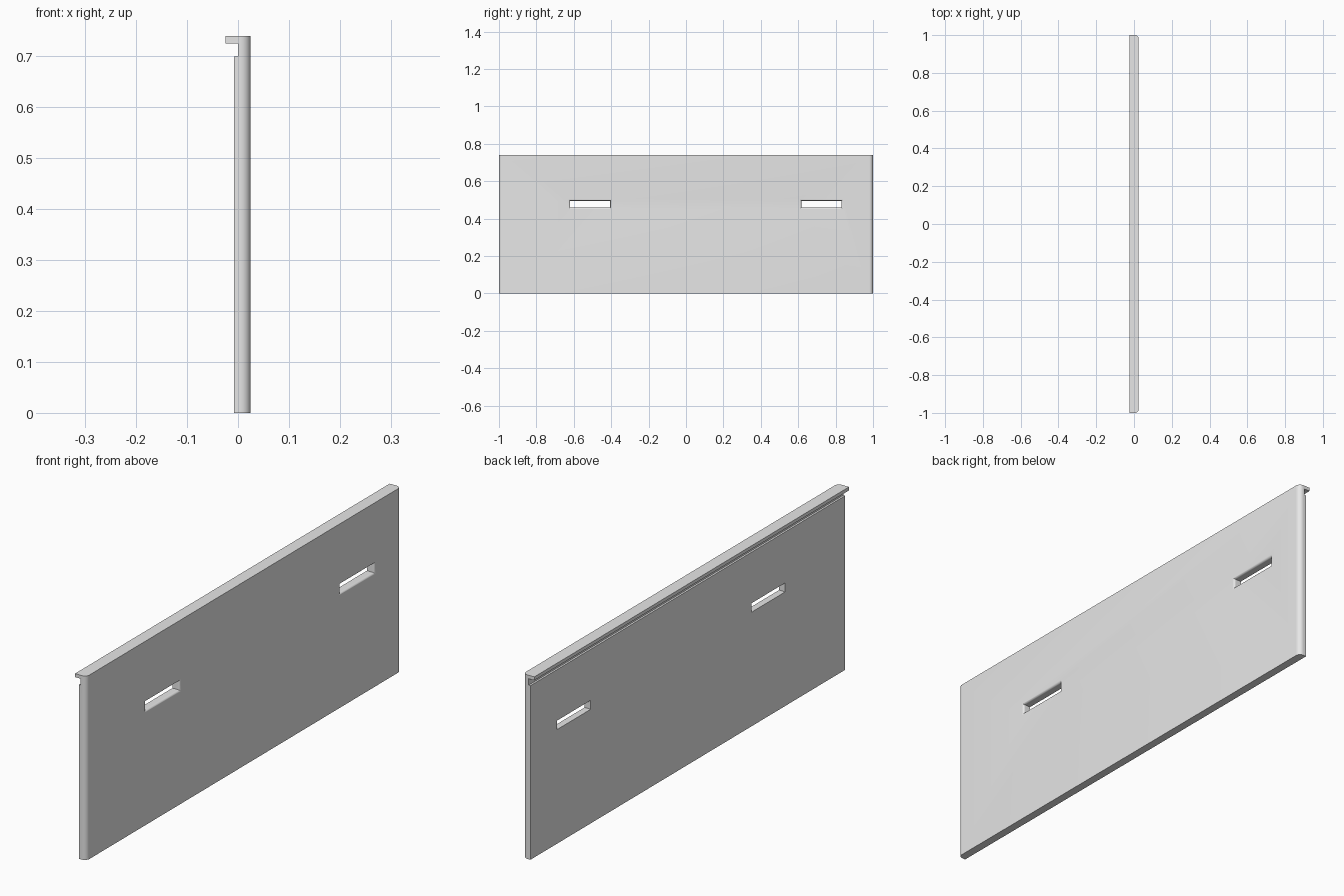
import bpy, bmesh, math

cube = bpy.data.objects.get("Cube")
if cube:
    bpy.data.objects.remove(cube)

FRONT = 0.025          # x of the outer face
HALF = 1.0             # half length along y
CORNER = 0.02          # rounding of the upright outer edges
FLARE = 0.009          # rounding around the slot mouths

grey = bpy.data.materials.new("light_grey")
grey.use_nodes = True
grey.diffuse_color = (0.8, 0.8, 0.8, 1)
grey.node_tree.nodes["Principled BSDF"].inputs["Base Color"].default_value = (0.8, 0.8, 0.8, 1)


def make_object(name, bm):
    bmesh.ops.recalc_face_normals(bm, faces=bm.faces)
    mesh = bpy.data.meshes.new(name)
    bm.to_mesh(mesh)
    bm.free()
    mesh.materials.append(grey)
    obj = bpy.data.objects.new(name, mesh)
    bpy.context.collection.objects.link(obj)
    return obj


def loft(bm, rings):
    """Skin a list of equal-length point rings and cap both ends."""
    loops = [[bm.verts.new(p) for p in ring] for ring in rings]
    for a, b in zip(loops, loops[1:]):
        for i in range(len(a)):
            j = (i + 1) % len(a)
            bm.faces.new((a[i], a[j], b[j], b[i]))
    bm.faces.new(loops[0])
    bm.faces.new(loops[-1])


# Panel with a groove and an overhanging lip along the back of its top edge
profile = [(-0.008, 0), (FRONT, 0), (FRONT, 0.74), (-0.025, 0.74),
           (-0.025, 0.726), (0, 0.726), (0, 0.70), (-0.008, 0.70)]
bm = bmesh.new()
loft(bm, [[(x, y, z) for x, z in profile] for y in (-HALF, HALF)])
uprights = [e for e in bm.edges
            if all(abs(v.co.x - FRONT) < 1e-5 for v in e.verts)
            and abs(e.verts[0].co.z - e.verts[1].co.z) > 0.5]
bmesh.ops.bevel(bm, geom=uprights, offset=CORNER, segments=10,
                profile=0.5, affect='EDGES')
panel = make_object("drawer_panel", bm)

# Two handle slots, flared toward the outer face
for number, centre in enumerate((-0.512, 0.724)):
    steps = [(-0.05, 0), (FRONT - FLARE, 0)]
    for i in range(1, 9):
        a = math.radians(90) * i / 8
        steps.append((FRONT - FLARE + FLARE * math.sin(a), FLARE * (1 - math.cos(a))))
    steps.append((FRONT + 0.02, FLARE))
    rings = []
    for x, grow in steps:
        w, h = 0.107 + grow, 0.018 + grow
        rings.append([(x, centre + sy * w, 0.477 + sz * h)
                      for sy, sz in ((-1, -1), (1, -1), (1, 1), (-1, 1))])
    bm = bmesh.new()
    loft(bm, rings)
    cutter = make_object(f"slot_cutter_{number + 1}", bm)
    cut = panel.modifiers.new("slot", 'BOOLEAN')
    cut.operation = 'DIFFERENCE'
    cut.solver = 'EXACT'
    cut.object = cutter
    cutter.hide_render = True
    cutter.hide_set(True)

# Apply the cuts, then smooth the rounded edges only
bpy.context.view_layer.objects.active = panel
panel.select_set(True)
for modifier in list(panel.modifiers):
    bpy.ops.object.modifier_apply(modifier=modifier.name)
for obj in [o for o in bpy.data.objects if o.name.startswith("slot_cutter")]:
    bpy.data.objects.remove(obj)
bpy.ops.object.shade_smooth_by_angle(angle=math.radians(30))
